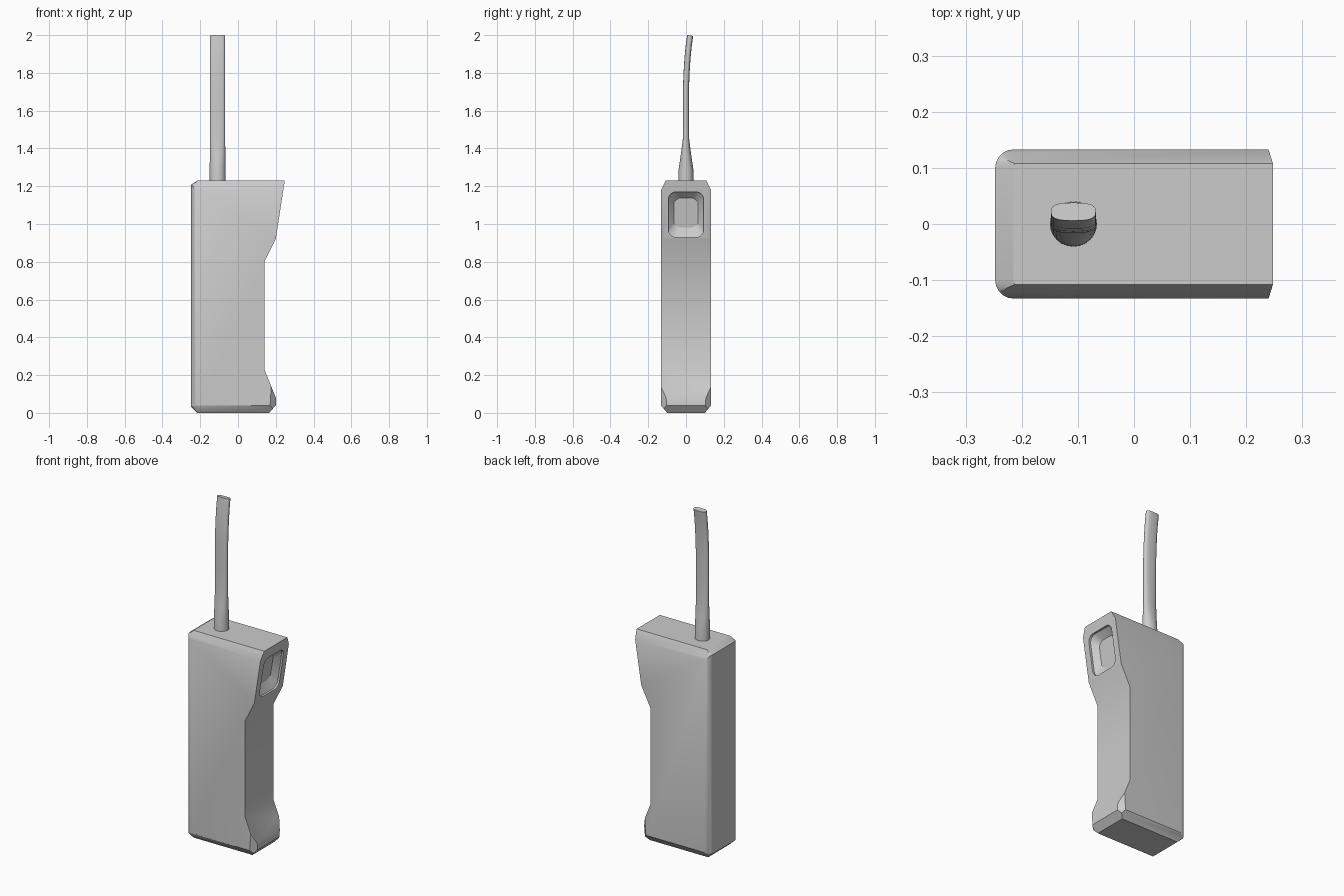
import bpy, bmesh
from math import sin, cos, pi, atan2, radians, copysign
from mathutils import Vector

if "Cube" in bpy.data.objects:
    bpy.data.objects.remove(bpy.data.objects["Cube"])


def finish(name, bm):
    bmesh.ops.recalc_face_normals(bm, faces=bm.faces)
    mesh = bpy.data.meshes.new(name)
    bm.to_mesh(mesh)
    bm.free()
    ob = bpy.data.objects.new(name, mesh)
    bpy.context.collection.objects.link(ob)
    return ob


def loft(name, rings):
    """Skin a list of equal-length rings and cap both ends."""
    bm = bmesh.new()
    vs = [[bm.verts.new(p) for p in ring] for ring in rings]
    n = len(rings[0])
    for a, b in zip(vs, vs[1:]):
        for i in range(n):
            j = (i + 1) % n
            bm.faces.new((a[i], a[j], b[j], b[i]))
    bm.faces.new(vs[0])
    bm.faces.new(vs[-1])
    return finish(name, bm)


def smooth(ob, angle):
    bpy.ops.object.select_all(action='DESELECT')
    ob.select_set(True)
    bpy.context.view_layer.objects.active = ob
    bpy.ops.object.shade_smooth_by_angle(angle=radians(angle))


def slice_off(bm, point, normal):
    """Cut away everything beyond a plane and close the cut."""
    res = bmesh.ops.bisect_plane(bm, geom=bm.verts[:] + bm.edges[:] + bm.faces[:],
                                 plane_co=point, plane_no=Vector(normal).normalized(),
                                 clear_outer=True)
    cut = [e for e in res['geom_cut'] if isinstance(e, bmesh.types.BMEdge)]
    bmesh.ops.holes_fill(bm, edges=cut, sides=0)


# Handset body: side profile extruded across the width
W = 0.133
profile = [(-0.215, 0), (0.165, 0), (0.20, 0.04), (0.20, 0.08), (0.14, 0.23), (0.14, 0.80),
           (0.20, 0.92), (0.2475, 1.23), (-0.215, 1.23), (-0.2475, 1.208), (-0.2475, 0.03)]
bm = bmesh.new()
face = bm.faces.new([bm.verts.new((x, -W, z)) for x, z in profile])
ext = bmesh.ops.extrude_face_region(bm, geom=[face])
bmesh.ops.translate(bm, vec=(0, 2 * W, 0),
                    verts=[v for v in ext['geom'] if isinstance(v, bmesh.types.BMVert)])
bmesh.ops.recalc_face_normals(bm, faces=bm.faces)

# Rounded back edges
back = [e for e in bm.edges if all(v.co.x < -0.2 for v in e.verts)
        and abs(e.verts[0].co.y - e.verts[1].co.y) < 0.01
        and abs(e.verts[0].co.z - e.verts[1].co.z) < 2
        and min(v.co.x for v in e.verts) < -0.24]
bmesh.ops.bevel(bm, geom=back, offset=0.033, segments=5, profile=0.5,
                affect='EDGES', clamp_overlap=True)

# Top and bottom chamfers, then trimmed corners of the foot
for s in (-1, 1):
    slice_off(bm, (0, s * W, 1.18), (0, s * 2, 1))
    slice_off(bm, (0, s * W, 0.04), (0, s * 0.04, -0.033))
for s in (-1, 1):
    slice_off(bm, (0.167, s * W, 0), (1, s, -0.065))
body = finish("handset_body", bm)

# Earpiece recess: rounded rectangle tapering to a round floor
outline = []
for sy, sz, start in ((1, 1, 0), (-1, 1, 1), (-1, -1, 2), (1, -1, 3)):
    for i in range(7):
        a = (start + i / 6) * pi / 2
        outline.append((sy * 0.053 + 0.04 * cos(a), sz * 0.08 + 0.04 * sin(a)))


def on_front(y, z, depth):
    return (0.20 + (z - 0.92) * 0.0475 / 0.31 - depth, y, z)


rim = [(y, 1.05 + z) for y, z in outline]
disc = [(0.085 * cos(atan2(z, y)), 1.06 + 0.085 * sin(atan2(z, y))) for y, z in outline]
cutter = loft("recess_cutter", [[on_front(y, z, -0.02) for y, z in rim],
                                [on_front(y, z, 0.012) for y, z in rim],
                                [on_front(y, z, 0.045) for y, z in disc]])
cutter.hide_render = True
mod = body.modifiers.new("earpiece_recess", 'BOOLEAN')
mod.operation, mod.solver, mod.object = 'DIFFERENCE', 'EXACT', cutter
bpy.context.view_layer.objects.active = body
bpy.ops.object.modifier_apply(modifier=mod.name)
bpy.data.objects.remove(cutter)
smooth(body, 30)

# Antenna: round base flattening into a blade that bends backwards
# each station: height, y centre, half width x, half depth y, squareness
stations = [(1.20, 0, 0.042, 0.041, 1), (1.29, 0, 0.042, 0.039, 1),
            (1.37, 0, 0.041, 0.027, 0.9), (1.45, 0, 0.04, 0.017, 0.75),
            (1.60, 0, 0.04, 0.016, 0.7), (1.72, 0.0, 0.04, 0.016, 0.7),
            (1.80, 0.003, 0.04, 0.016, 0.7), (1.88, 0.008, 0.04, 0.016, 0.7),
            (1.94, 0.014, 0.04, 0.016, 0.7), (1.998, 0.022, 0.04, 0.016, 0.7)]
rings = []
for z, cy, rx, ry, p in stations:
    tilt = 0.13 * max(0, (z - 1.72) / 0.28)
    ring = []
    for i in range(24):
        c, s = cos(i * pi / 12), sin(i * pi / 12)
        y = ry * copysign(abs(s) ** p, s)
        ring.append((-0.108 + rx * copysign(abs(c) ** p, c), cy + y, z - y * tilt))
    rings.append(ring)
smooth(loft("antenna", rings), 40)
